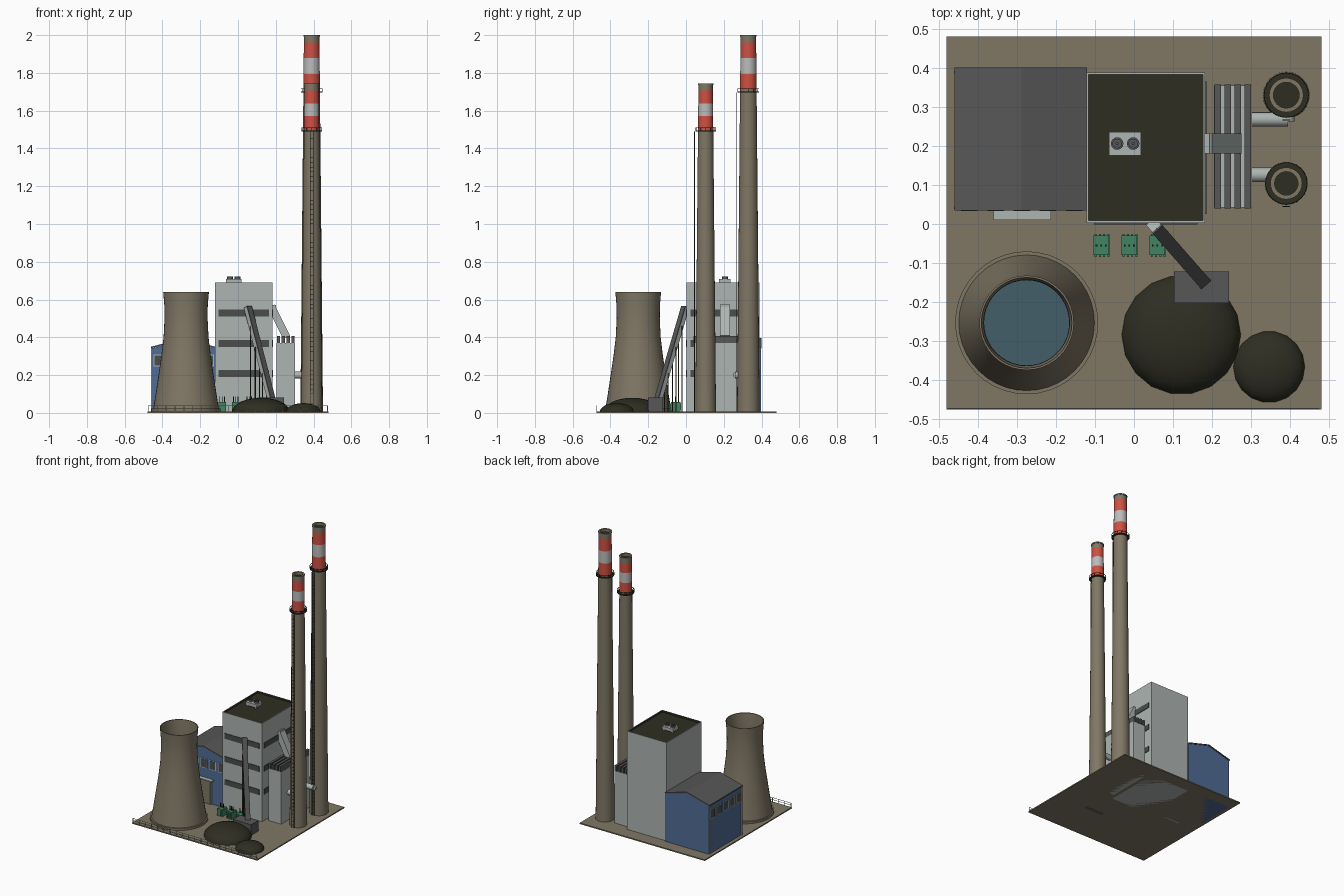
import bpy, bmesh, math
from mathutils import Vector, Matrix

if "Cube" in bpy.data.objects:
    bpy.data.objects.remove(bpy.data.objects["Cube"], do_unlink=True)


def material(name, r, g, b):
    m = bpy.data.materials.new(name)
    m.use_nodes = True
    m.diffuse_color = (r, g, b, 1)
    m.node_tree.nodes["Principled BSDF"].inputs["Base Color"].default_value = (r, g, b, 1)
    return m


TAN = material("tan_concrete", .215, .185, .13)
WALL = material("light_grey_cladding", .42, .46, .445)
BLUE = material("blue_cladding", .08, .15, .30)
GREY = material("mid_grey", .095, .095, .095)
COAL = material("coal_black", .027, .027, .016)
RED = material("warning_red", .62, .08, .054)
WHITE = material("warning_white", .5, .5, .5)
TEAL = material("teal_water", .054, .114, .138)
GREEN = material("transformer_green", .054, .23, .125)
GLASS = material("dark_glass", .07, .075, .075)


def finish(name, bm, mats, smooth=False):
    bmesh.ops.recalc_face_normals(bm, faces=bm.faces)
    me = bpy.data.meshes.new(name)
    bm.to_mesh(me)
    bm.free()
    for m in mats:
        me.materials.append(m)
    ob = bpy.data.objects.new(name, me)
    bpy.context.collection.objects.link(ob)
    if smooth:
        bpy.ops.object.select_all(action='DESELECT')
        ob.select_set(True)
        bpy.context.view_layer.objects.active = ob
        bpy.ops.object.shade_smooth_by_angle(angle=math.radians(35))
    return ob


def add_box(bm, x0, x1, y0, y1, z0, z1):
    size = Matrix.Diagonal((x1 - x0, y1 - y0, z1 - z0, 1))
    mid = Matrix.Translation(((x0 + x1) / 2, (y0 + y1) / 2, (z0 + z1) / 2))
    return bmesh.ops.create_cube(bm, size=1, matrix=mid @ size)


def boxes(name, mat, *dims):
    bm = bmesh.new()
    for d in dims:
        add_box(bm, *d)
    return finish(name, bm, [mat])


def beam(name, mat, a, b, width, depth, sides=4):
    """Straight bar between two points: rectangular, or round when sides > 4."""
    a, b = Vector(a), Vector(b)
    d = b - a
    rot = d.to_track_quat('Z', 'Y').to_matrix().to_4x4()
    place = Matrix.Translation((a + b) / 2) @ rot
    bm = bmesh.new()
    if sides == 4:
        bmesh.ops.create_cube(bm, size=1, matrix=place @ Matrix.Diagonal((width, depth, d.length, 1)))
    else:
        bmesh.ops.create_cone(bm, cap_ends=True, segments=sides, radius1=width / 2,
                              radius2=width / 2, depth=d.length, matrix=place)
    return finish(name, bm, [mat], sides > 4)


def lathe(name, x, y, profile, mats, rule=None, segs=24):
    """Revolve (radius, height) points; rule picks a material index from face height."""
    bm = bmesh.new()
    vs = [bm.verts.new((r, 0, z)) for r, z in profile]
    es = [bm.edges.new(p) for p in zip(vs, vs[1:])]
    bmesh.ops.spin(bm, geom=vs + es, cent=(0, 0, 0), axis=(0, 0, 1),
                   angle=math.tau, steps=segs, use_duplicate=False)
    bmesh.ops.remove_doubles(bm, verts=bm.verts, dist=1e-5)
    bmesh.ops.translate(bm, verts=bm.verts, vec=(x, y, 0))
    if rule:
        for f in bm.faces:
            f.material_index = rule(f.calc_center_median().z)
    return finish(name, bm, mats, True)


# Ground slab
boxes("ground_slab", TAN, (-.48, .48, -.475, .48, 0, .008))

# Cooling tower: open hyperbolic shell with a basin
TX, TY = -.275, -.253
shell = [(.174, .02), (.161, .1), (.146, .2), (.131, .3), (.119, .4),
         (.114, .5), (.115, .57), (.121, .64)]
inner = [(r - .005, z) for r, z in reversed(shell)]
lathe("cooling_tower_shell", TX, TY, shell + inner, [TAN], segs=40)
lathe("cooling_tower_basin", TX, TY, [(.183, 0), (.183, .022), (.165, .022), (.165, .008)], [TAN], segs=40)
lathe("cooling_tower_water", TX, TY, [(.166, .03), (0, .03)], [TEAL], segs=40)

# Turbine hall: gabled body with thin overlapping roof slopes
X0, X1, Y0, Y1, EAVE, RIDGE = -.455, -.12, .038, .397, .342, .388
XM = (X0 + X1) / 2
bm = bmesh.new()
gable = [bm.verts.new((x, Y0, z)) for x, z in
         ((X0, 0), (X1, 0), (X1, EAVE), (XM, RIDGE), (X0, EAVE))]
ext = bmesh.ops.extrude_face_region(bm, geom=[bm.faces.new(gable)])
bmesh.ops.translate(bm, vec=(0, Y1 - Y0, 0),
                    verts=[v for v in ext["geom"] if isinstance(v, bmesh.types.BMVert)])
finish("turbine_hall", bm, [BLUE])
for name, x in (("hall_roof_right", X0 - .005), ("hall_roof_left", X1)):
    bm = bmesh.new()
    low = [bm.verts.new((x, y, EAVE)) for y in (Y0 - .004, Y1 + .004)]
    top = [bm.verts.new((XM, y, RIDGE)) for y in (Y1 + .004, Y0 - .004)]
    ext = bmesh.ops.extrude_face_region(bm, geom=[bm.faces.new(low + top)])
    bmesh.ops.translate(bm, vec=(0, 0, .008),
                        verts=[v for v in ext["geom"] if isinstance(v, bmesh.types.BMVert)])
    finish(name, bm, [GREY])

# Hall windows: light frame plate with a dark pane on it
frames, panes = [], []
for i in range(5):
    c = Y0 + (i + .5) * (Y1 - Y0) / 5
    frames.append((X0 - .003, X0 + .002, c - .027, c + .027, .245, .31))
    panes.append((X0 - .005, X0, c - .022, c + .022, .25, .305))
    c = X0 + (i + .5) * (X1 - X0) / 5
    frames.append((c - .026, c + .026, Y0 - .003, Y0 + .002, .245, .31))
    panes.append((c - .021, c + .021, Y0 - .005, Y0, .25, .305))
boxes("hall_window_frames", WALL, *frames)
boxes("hall_window_panes", GLASS, *panes)
boxes("hall_downpipes", WALL, *[(X0 - .006, X0, y - .003, y + .003, 0, EAVE) for y in (Y0 + .004, Y1 - .008)])

# Hall entrance
boxes("hall_door_frame", WALL, (-.345, -.225, .031, .04, 0, .17))
boxes("hall_door", TAN, (-.337, -.233, .028, .036, 0, .163))
boxes("hall_door_canopy", WALL, (-.36, -.212, .01, .04, .172, .18))

# Boiler house: walls with a sunken roof and window bands
bm = bmesh.new()
add_box(bm, -.122, .182, .003, .388, 0, .69)
bm.faces.ensure_lookup_table()
roof = max(bm.faces, key=lambda f: f.calc_center_median().z)
bmesh.ops.inset_region(bm, faces=[roof], thickness=.008)
roof.material_index = 1
ext = bmesh.ops.extrude_discrete_faces(bm, faces=[roof])
bmesh.ops.translate(bm, verts=ext["faces"][0].verts, vec=(0, 0, -.012))
finish("boiler_house", bm, [WALL, COAL])
bands = []
for z in (.19, .35, .51):
    bands.append((-.103, .163, -.001, .01, z, z + .037))
    bands.append((.175, .186, .025, .365, z, z + .037))
boxes("boiler_window_bands", GLASS, *bands)

# Roof ventilation unit
boxes("roof_vent_unit", WALL, (-.064, .018, .175, .236, .688, .71),
      *[(x - .004, x + .004, y - .004, y + .004, .675, .69) for x in (-.055, .01) for y in (.183, .228)])
for x in (-.043, -.002):
    lathe("roof_vent_fan", x, .206, [(.016, .71), (.016, .722), (.011, .722), (.011, .716),
                                     (.004, .716), (.004, .722), (0, .722)], [GREY], segs=16)

# Dust filter with roof ribs, inlet duct and flue pipes
boxes("filter_house", WALL, (.205, .302, .042, .355, 0, .37))
boxes("filter_ribs", GREY, *[(.206 + i * .0255, .223 + i * .0255, .04, .357, .37, .408) for i in range(4)])
beam("filter_duct", WALL, (.175, .206, .565), (.258, .206, .4), .052, .04)
boxes("filter_duct_collar", WALL, (.18, .2, .18, .232, .515, .57))
for name, y, x in (("front_flue_pipe", .126, .385), ("rear_flue_pipe", .268, .395)):
    beam(name, WALL, (.3, y, .2), (x, y, .2), .037, .037, 16)
beam("rear_flue_elbow", WALL, (.392, .262, .2), (.392, .31, .2), .037, .037, 16)


# Chimneys with painted bands, platform and ladder
def chimney(name, x, y, base, top, height, start, step):
    def radius(z):
        return base + (top - base) * z / height
    levels = [0, start, start + step, start + 2 * step, start + 3 * step, height - .008]
    profile = [(radius(z), z) for z in levels]
    profile += [(top + .003, height - .008), (top + .003, height), (top - .008, height),
                (top - .008, height - .03)]

    def paint(z):
        band = int((z - start) // step)
        return (1, 2, 1)[band] if 0 <= band < 3 else 0
    lathe(name + "_stack", x, y, profile, [TAN, RED, WHITE], paint)
    lathe(name + "_flue", x, y, [(top - .008, height - .02), (0, height - .02)], [COAL])
    r, p = radius(start), start - .014
    lathe(name + "_platform", x, y, [(r - .003, p), (r + .014, p), (r + .014, p + .005), (r - .003, p + .005)], [COAL])
    lathe(name + "_railing", x, y, [(r + .012, p + .018), (r + .014, p + .018), (r + .014, p + .021),
                                    (r + .012, p + .021), (r + .012, p + .018)], [COAL])
    posts = []
    for i in range(12):
        a = i * math.tau / 12
        px, py = x + (r + .013) * math.cos(a), y + (r + .013) * math.sin(a)
        posts.append((px - .001, px + .001, py - .001, py + .001, p, p + .02))
    boxes(name + "_railing_posts", COAL, *posts)
    ly = y - base - .004
    rails = [(x + s - .0015, x + s + .0015, ly - .0015, ly + .0015, 0, p) for s in (-.008, .008)]
    rungs = [(x - .008, x + .008, ly - .001, ly + .001, k * .025, k * .025 + .002)
             for k in range(1, int(p / .025))]
    boxes(name + "_ladder", COAL, *rails, *rungs)


chimney("tall_chimney", .39, .33, .06, .041, 2.0, 1.71, .084)
chimney("short_chimney", .39, .104, .055, .038, 1.745, 1.503, .068)

# Transformers with bushings
for x in (-.084, -.012, .06):
    boxes("transformer", GREEN, (x - .02, x + .02, -.08, -.03, .008, .058),
          *[(x - .017 + k * .011, x - .012 + k * .011, -.084, -.026, .014, .05) for k in range(4)])
    boxes("transformer_bushings", COAL, *[(x + s - .002, x + s + .002, -.057, -.053, .058, .088)
                                          for s in (-.012, 0, .012)])

# Coal piles
for name, x, y, r, h in (("large_coal_pile", .121, -.284, .153, .08), ("small_coal_pile", .346, -.366, .092, .052)):
    steps = [i * math.pi / 12 for i in range(7)]
    lathe(name, x, y, [(r * math.cos(a), .006 + (h - .006) * math.sin(a)) for a in steps], [COAL], segs=18)

# Coal hopper and inclined conveyor on trestles
boxes("coal_hopper", GREY, (.102, .243, -.202, -.122, 0, .082))
low, high = Vector((.178, -.148, .06)), Vector((.05, -.002, .56))
beam("conveyor_gallery", WALL, low, high, .03, .026)
lift = Vector((.007, -.008, .004))
beam("conveyor_roof", GREY, low + lift * 1.3, high + lift * 1.3, .033, .006)
side = (high - low).cross(Vector((0, 0, 1))).normalized() * .014
for t in (.3, .58, .8):
    c = low.lerp(high, t)
    for s in (-1, 1):
        q = c + side * s
        beam("conveyor_trestle_leg", COAL, (q.x, q.y, 0), q, .005, .005)

# Front fence
n = 20
posts = [(-.476 + i * .95 / n - .0015, -.476 + i * .95 / n + .0015, -.474, -.471, .008, .038) for i in range(n + 1)]
boxes("front_fence", WALL, *posts, *[(-.476, .474, -.4735, -.4715, z, z + .002) for z in (.022, .036)])
